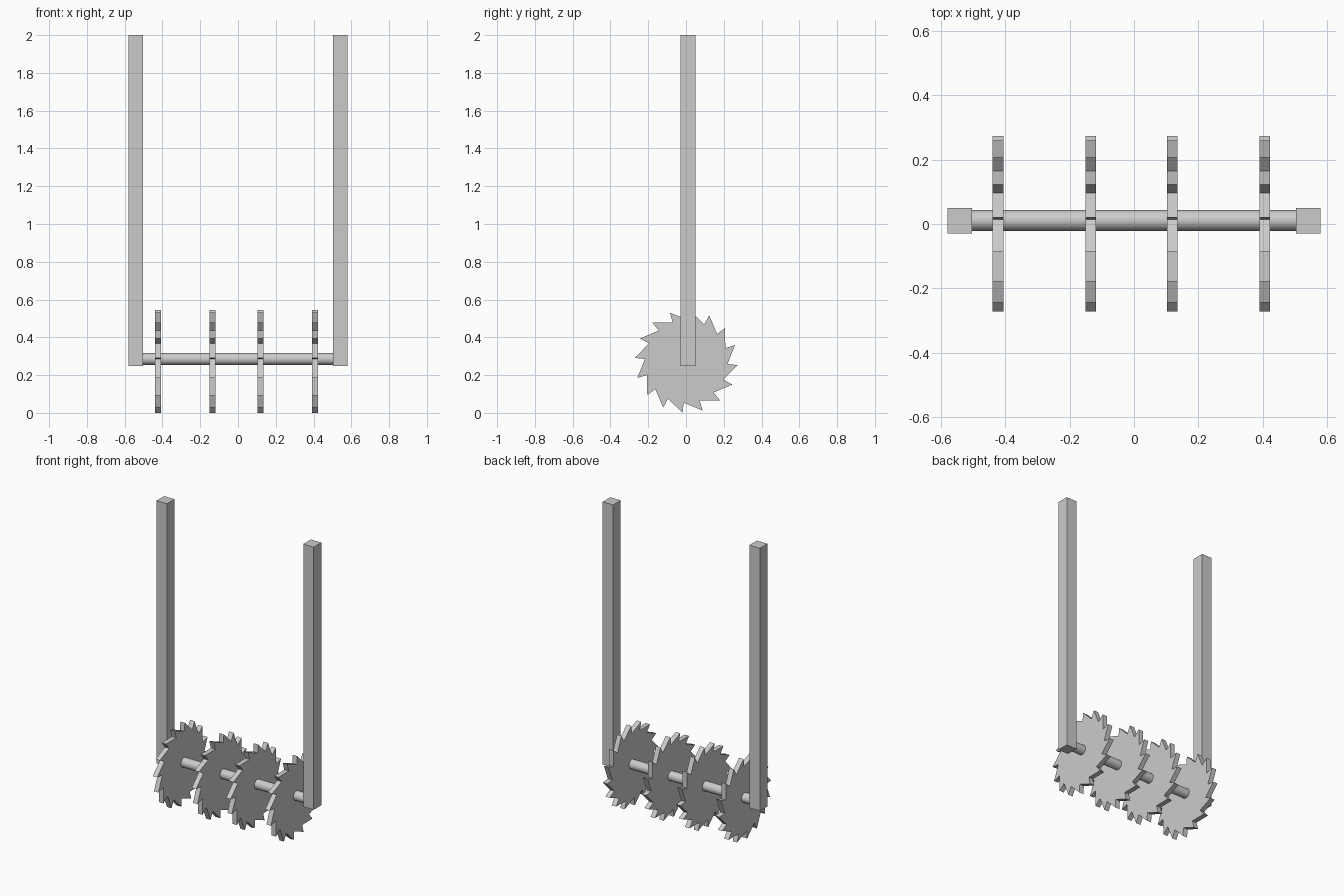
import bpy, bmesh
from math import cos, sin, radians, pi

if "Cube" in bpy.data.objects:
    bpy.data.objects.remove(bpy.data.objects["Cube"])

TEETH = 16
R_TIP, R_ROOT = 0.273, 0.219
BLADE_Z = 0.272          # blade centre height
AXLE_Y, AXLE_Z = 0.011, 0.285


def add_box(name, lo, hi):
    size = [b - a for a, b in zip(lo, hi)]
    mid = [(a + b) / 2 for a, b in zip(lo, hi)]
    bpy.ops.mesh.primitive_cube_add(size=1, location=mid)
    ob = bpy.context.object
    ob.name = name
    ob.scale = size
    bpy.ops.object.transform_apply(location=False, rotation=False, scale=True)
    return ob


def add_blade(name, x, thickness=0.033):
    # ratchet profile: sloped back, radial face at each tip
    bm = bmesh.new()
    verts = []
    for k in range(TEETH):
        a = radians(-4 + k * 360 / TEETH)
        for r, da in ((R_TIP, 0), (R_ROOT, radians(0.5))):
            verts.append(bm.verts.new((-thickness / 2, r * cos(a + da), r * sin(a + da))))
    face = bm.faces.new(verts)
    ext = bmesh.ops.extrude_face_region(bm, geom=[face])
    moved = [v for v in ext["geom"] if isinstance(v, bmesh.types.BMVert)]
    bmesh.ops.translate(bm, verts=moved, vec=(thickness, 0, 0))
    bmesh.ops.recalc_face_normals(bm, faces=bm.faces)
    mesh = bpy.data.meshes.new(name)
    bm.to_mesh(mesh)
    bm.free()
    ob = bpy.data.objects.new(name, mesh)
    ob.location = (x, 0.001, BLADE_Z)
    bpy.context.collection.objects.link(ob)
    return ob


# upright handles
add_box("left_handle", (-0.58, -0.03, 0.247), (-0.503, 0.05, 2.0))
add_box("right_handle", (0.503, -0.03, 0.247), (0.58, 0.05, 2.0))

# axle between the handles
bpy.ops.mesh.primitive_cylinder_add(vertices=32, radius=0.032, depth=1.01,
                                    location=(0, AXLE_Y, AXLE_Z), rotation=(0, pi / 2, 0))
bpy.context.object.name = "axle"
bpy.ops.object.shade_smooth_by_angle(angle=radians(30))

# toothed blades
for i, x in enumerate((-0.423, -0.135, 0.119, 0.407)):
    add_blade(f"toothed_blade_{i + 1}", x)
